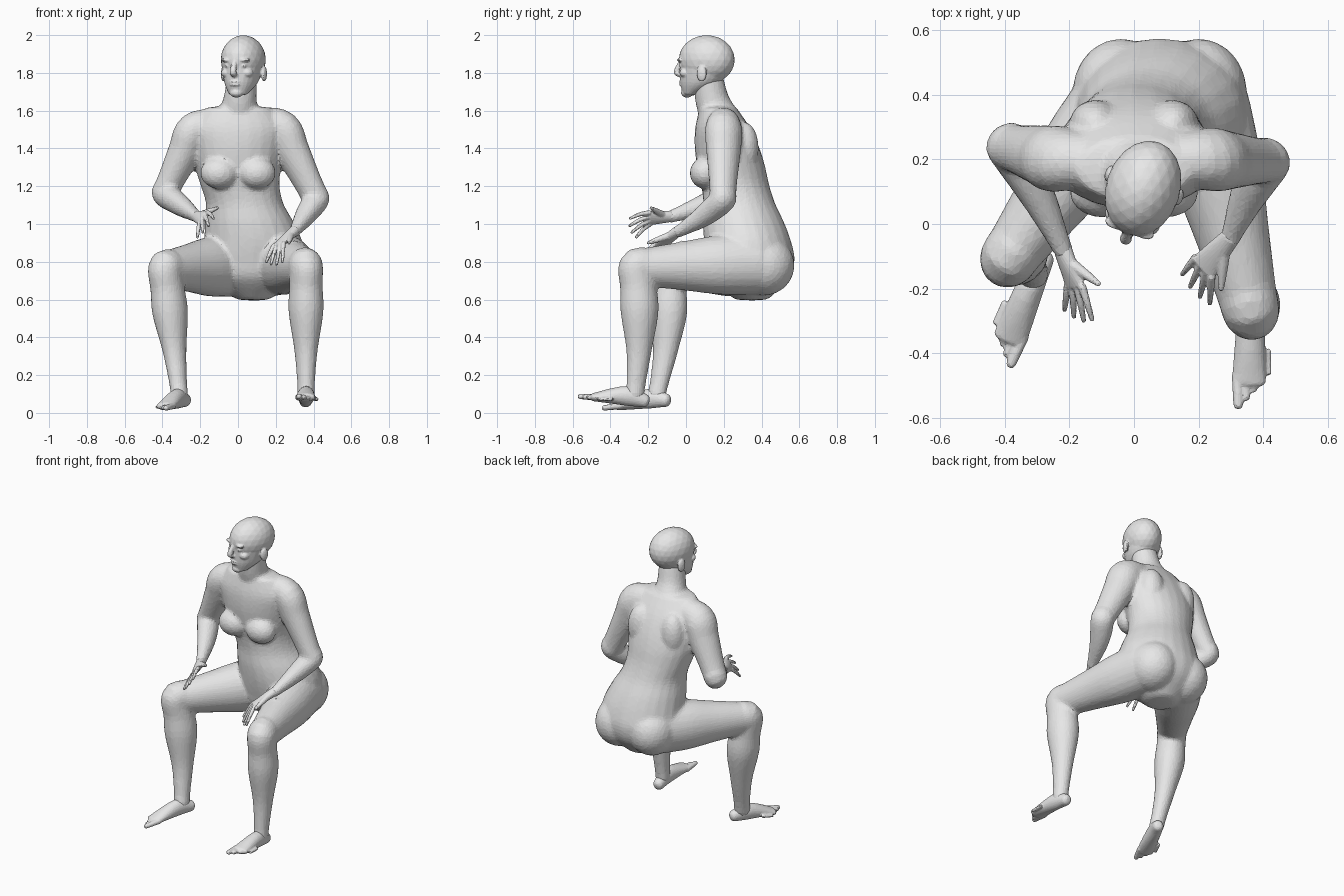
import bpy, bmesh, math
from mathutils import Vector, Matrix

default_cube = bpy.data.objects.get("Cube")
if default_cube:
    bpy.data.objects.remove(default_cube, do_unlink=True)

skin = bpy.data.materials.new("plain grey")
skin.use_nodes = True
grey = (0.8, 0.8, 0.8, 1)
skin.diffuse_color = grey
skin.node_tree.nodes["Principled BSDF"].inputs["Base Color"].default_value = grey

X, Y, Z = Vector((1, 0, 0)), Vector((0, 1, 0)), Vector((0, 0, 1))
SEGMENTS = 24


def resample(keys, steps=5):
    """Smooth curve through keys of (x, y, z, radius_u, radius_v)."""
    padded = [keys[0], *keys, keys[-1]]
    curve = []
    for quad in zip(padded, padded[1:], padded[2:], padded[3:]):
        for i in range(steps):
            t = i / steps
            ease = t * t * (3 - 2 * t)
            leave, arrive = t * (1 - t) ** 2 / 2, t * t * (1 - t) / 2
            curve.append([start + (end - start) * ease + (end - before) * leave
                          - (after - start) * arrive
                          for before, start, end, after in zip(*quad)])
    curve.append(keys[-1])
    return [(Vector((x, y, z)), wide, deep) for x, y, z, wide, deep in curve]


def tube(bm, keys, side=X, axis=None, dome=1.0):
    """Closed loft of rounded sections with domed ends."""
    sections = resample(keys)
    centres = [section[0] for section in sections]
    rings = []
    for i, (centre, wide, deep) in enumerate(sections):
        along = centres[min(i + 1, len(centres) - 1)] - centres[max(i - 1, 0)]
        tangent = (along if axis is None else axis).normalized()
        across = (side - tangent * side.dot(tangent)).normalized()
        rings.append((centre, tangent, across, wide, deep))

    def cap(ring, direction):
        centre, tangent, across, wide, deep = ring
        reach = min(wide, deep) * dome * direction
        angles = [math.pi / 2 * step / 4 for step in (1, 2, 3)]
        return [(centre + tangent * reach * math.sin(a), tangent, across,
                 wide * math.cos(a), deep * math.cos(a)) for a in angles]

    rings = cap(rings[0], -1)[::-1] + rings + cap(rings[-1], 1)
    loops = []
    for centre, tangent, across, wide, deep in rings:
        outward = tangent.cross(across)
        angles = [math.tau * j / SEGMENTS for j in range(SEGMENTS)]
        loops.append([bm.verts.new(centre + across * wide * math.cos(a)
                                   + outward * deep * math.sin(a)) for a in angles])
    for low, high in zip(loops, loops[1:]):
        for j in range(SEGMENTS):
            bm.faces.new((low[j - 1], low[j], high[j], high[j - 1]))
    bm.faces.new(loops[0][::-1])
    bm.faces.new(loops[-1])


def ball(bm, centre, radii):
    placement = Matrix.Translation(centre) @ Matrix.Diagonal((*radii, 1))
    bmesh.ops.create_icosphere(bm, subdivisions=3, radius=1, matrix=placement)


def finish(bm, name, voxel, smooth, location=(0, 0, 0), rotation=(0, 0, 0)):
    """Fuse the overlapping volumes into one faceted skin."""
    bmesh.ops.recalc_face_normals(bm, faces=bm.faces[:])
    mesh = bpy.data.meshes.new(name)
    bm.to_mesh(mesh)
    bm.free()
    mesh.materials.append(skin)
    part = bpy.data.objects.new(name, mesh)
    bpy.context.collection.objects.link(part)
    part.location, part.rotation_euler = location, rotation
    fuse = part.modifiers.new("fuse", 'REMESH')
    fuse.mode, fuse.voxel_size = 'VOXEL', voxel
    soften = part.modifiers.new("soften", 'SMOOTH')
    soften.factor, soften.iterations = 0.5, smooth
    facets = part.modifiers.new("facets", 'DECIMATE')
    facets.ratio = 0.25


def limb(bm, root, middle, end, upper, lower, bow, collar=False):
    """Two-segment limb; upper and lower list (fraction, radius) pairs."""
    root, middle, end = Vector(root), Vector(middle), Vector(end)
    path = [(root.lerp(middle, f), r) for f, r in upper]
    path += [(middle.lerp(end, f) + Y * bow * math.sin(math.pi * f), r) for f, r in lower]
    if collar:
        path.insert(0, (root - X * root.x / 2 + Z * 0.03, 0.08))
    keys = [(*point, r, r * 1.1) for point, r in path]
    tube(bm, keys, side=(middle - root + end - root).cross(Z).normalized())


# Torso: evenly spaced sections leaning forward as they rise
body = bmesh.new()
widths = (.1, .25, .27, .26, .235, .205, .21, .23, .245, .25, .18)
depths = (.1, .2, .23, .23, .215, .19, .18, .18, .17, .145, .1)
torso = []
for i, (width, depth) in enumerate(zip(widths, depths)):
    z = 0.61 + i / 10
    shift = min(.08, max(0, (1.25 - z) / 4))
    torso.append((shift, min(.345, .35 - .22 * (z - .8)), z, width, depth))
tube(body, torso, axis=Z, dome=.15)
tube(body, [(0, .18, 1.56, .12, .1), (.01, .14, 1.65, .09, .09), (.02, .12, 1.76, .08, .08)])
for s in (-1, 1):
    ball(body, (s * .1, .1, 1.27), (.1, .08, .085))                  # chest
    ball(body, (s * .12, .31, 1.4), (.08, .075, .14))                # shoulder blade
    ball(body, (s * .12 + .08, .41, .78), (.15, .165, .16))          # buttock

# Arms and legs share their thickness left and right
shoulder = ((0, .096), (.3, .088), (.7, .073), (.9, .068))
forearm = ((0, .066), (.3, .062), (.6, .051), (.9, .035), (1, .031))
thigh = ((0, .15), (.3, .143), (.6, .118), (.9, .095))
shin = ((0, .09), (.15, .088), (.35, .092), (.65, .062), (.9, .047), (1, .046))
limb(body, (.23, .2, 1.5), (.415, .195, 1.13), (.3, -.04, .96), shoulder, forearm, .02, True)
limb(body, (-.23, .2, 1.49), (-.39, .24, 1.16), (-.22, -.08, 1.04), shoulder, forearm, .02, True)
limb(body, (.21, .36, .79), (.36, -.26, .77), (.36, -.27, .1), thigh, shin, .02)
limb(body, (-.05, .36, .78), (-.385, -.1, .76), (-.31, -.155, .1), thigh, shin, .03)
finish(body, "body", .012, 6)

# Head, turned a little to its right
head = bmesh.new()
ball(head, (0, 0, 1.87), (.115, .152, .13))            # skull
tube(head, [(0, -.085, 1.69, .05, .045), (0, -.035, 1.75, .087, .11), (0, 0, 1.85, .11, .145)],
     axis=Z, dome=.2)                                  # jaw
tube(head, [(0, -.14, 1.865, .012, .012), (0, -.168, 1.806, .018, .016),
            (0, -.148, 1.79, .018, .012)])             # nose
ball(head, (0, -.11, 1.695), (.036, .032, .026))       # chin
for z in (1.738, 1.752):
    ball(head, (0, -.138, z), (.03, .014, .008))       # lips
for s in (-1, 1):
    ball(head, (s * .045, -.13, 1.868), (.036, .018, .011))   # brow
    ball(head, (s * .042, -.128, 1.838), (.018, .012, .009))  # eye
    ball(head, (s * .055, -.1, 1.8), (.034, .032, .026))      # cheek
    ball(head, (s * .113, .01, 1.795), (.014, .027, .042))    # ear
finish(head, "head", .006, 2, (.028, .11, 0), (0, 0, -.33))


def hand(name, *landmarks):
    """Landmarks: wrist, outer knuckles, outer fingertips, thumb tip."""
    bm = bmesh.new()
    wrist, index, little, index_tip, little_tip, thumb = map(Vector, landmarks)
    across, middle = (index - little).normalized(), (index + little) / 2
    half = (index - little).length / 2
    tube(bm, [(*wrist, .03, .028), (*wrist.lerp(middle, .5), half, .023),
              (*middle, half + .008, .015)], side=across, dome=.5)
    for i in range(4):
        root = index.lerp(little, i / 3)
        longer = 1 + math.sin(math.pi * i / 3) / 6
        tip = root + (index_tip.lerp(little_tip, i / 3) - root) * longer
        bend = root.lerp(tip, .5) + Z * .006
        tube(bm, [(*root, .013, .013), (*bend, .011, .011), (*tip, .008, .008)], side=across)
    root = wrist.lerp(index, .35)
    tube(bm, [(*root, .02, .02), (*root.lerp(thumb, .55), .015, .015), (*thumb, .009, .009)],
         side=across)
    finish(bm, name, .005, 2)


hand("right_hand", (-.22, -.08, 1.04), (-.16, -.195, 1.06), (-.205, -.19, 1),
     (-.13, -.295, 1.03), (-.215, -.265, .93), (-.11, -.185, 1.085))
hand("left_hand", (.3, -.04, .965), (.24, -.165, .895), (.19, -.105, .885),
     (.235, -.245, .8), (.15, -.155, .8), (.27, -.2, .9))


def foot(name, inner, location, rotation):
    bm = bmesh.new()
    tube(bm, [(0, 0, .042, .034, .036), (0, -.1, .055, .044, .052),
              (inner * .01, -.27, .024, .053, .022)], dome=.8)
    # Five toes, shorter and thinner towards the outside
    for i in range(5):
        x, r = inner * (.045 - .024 * i), .018 - .0017 * i
        start, end = -.25 + .018 * i, -.34 + .024 * i
        tube(bm, [(x, start, .026, r, r), (x, end, .018, r * .85, r * .8)])
    finish(bm, name, .006, 2, location, rotation)


foot("left_foot", -1, (.358, -.225, .022), (-.14, 0, .03))
foot("right_foot", 1, (-.28, -.105, .025), (.05, 0, -.43))
